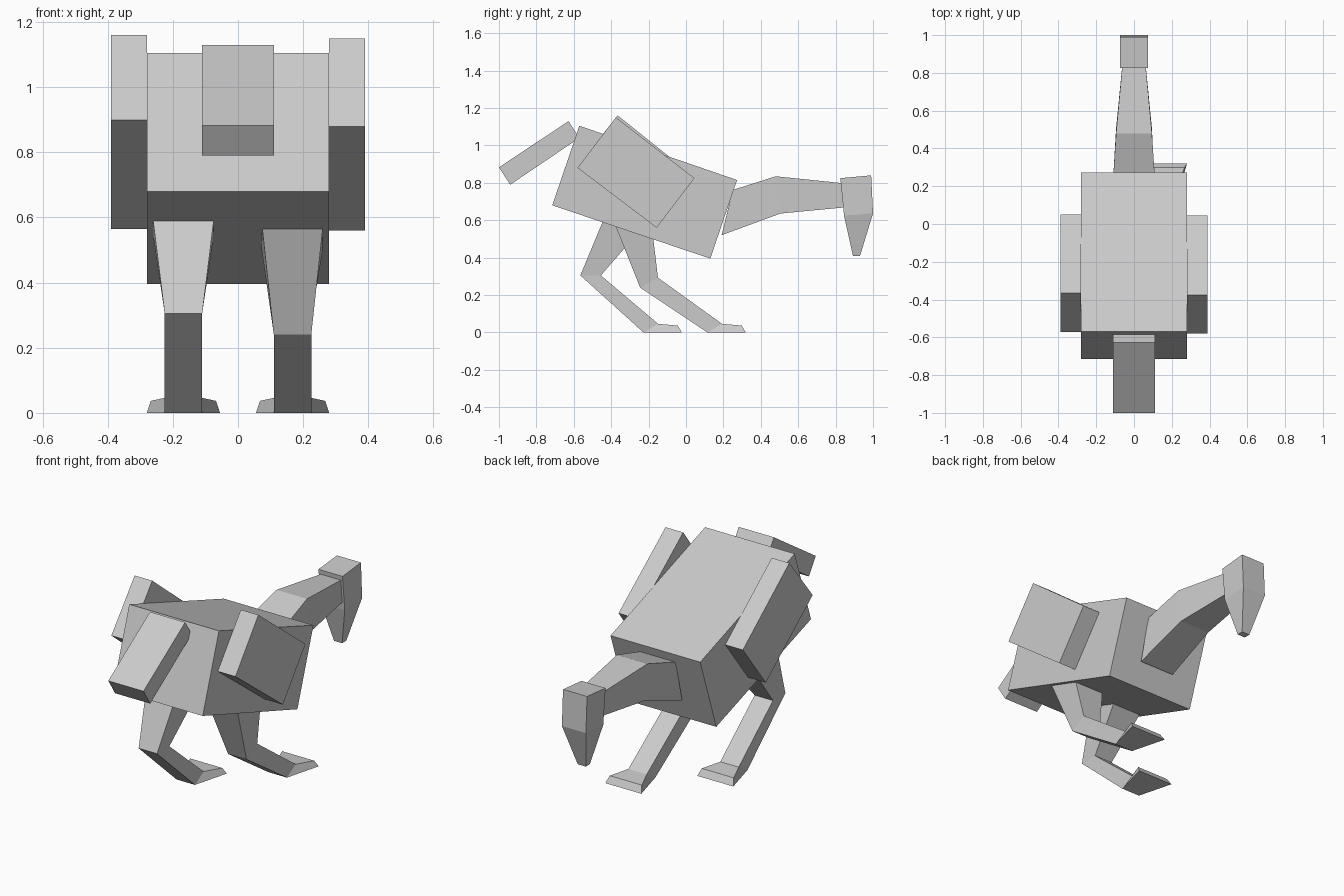
import bpy
import bmesh


def loft(name, sections, cx=0.0):
    """Join four-sided sections; each is two (y, z, half_width) edges."""
    bm = bmesh.new()
    rings = []
    for low, high in sections:
        pts = [(-low[2], *low[:2]), (low[2], *low[:2]),
               (high[2], *high[:2]), (-high[2], *high[:2])]
        rings.append([bm.verts.new((cx + x, y, z)) for x, y, z in pts])
    for a, b in zip(rings, rings[1:]):
        for i in range(4):
            j = (i + 1) % 4
            bm.faces.new((a[i], a[j], b[j], b[i]))
    bm.faces.new(rings[0][::-1])
    bm.faces.new(rings[-1])
    bmesh.ops.recalc_face_normals(bm, faces=bm.faces)
    mesh = bpy.data.meshes.new(name)
    bm.to_mesh(mesh)
    bm.free()
    obj = bpy.data.objects.new(name, mesh)
    bpy.context.collection.objects.link(obj)
    return obj


def slab(name, corners, hw, cx=0.0):
    """Box from a side profile: rear low, rear high, front low, front high."""
    a, b, c, d = [(y, z, hw) for y, z in corners]
    return loft(name, [(a, b), (c, d)], cx)


# Tilted body and tail
slab("body", [(-0.715, 0.68), (-0.57, 1.105), (0.13, 0.395), (0.273, 0.815)], 0.28)
slab("tail", [(-0.94, 0.79), (-1.0, 0.883), (-0.57, 1.04), (-0.628, 1.13)], 0.11)

# Folded wings, posed slightly differently
slab("right_wing", [(-0.58, 0.88), (-0.375, 1.15), (-0.157, 0.56), (0.045, 0.825)],
     0.055, 0.335)
slab("left_wing", [(-0.573, 0.90), (-0.365, 1.16), (-0.155, 0.565), (0.05, 0.828)],
     0.055, -0.335)

# Neck tapering towards the head
loft("neck", [((0.19, 0.52, 0.11), (0.25, 0.762, 0.11)),
              ((0.505, 0.636, 0.095), (0.48, 0.835, 0.095)),
              ((0.86, 0.67, 0.06), (0.86, 0.796, 0.06))])

# Head block with the beak pointing down
loft("head", [((0.825, 0.825, 0.075), (0.99, 0.84, 0.075)),
              ((0.845, 0.625, 0.075), (1.0, 0.637, 0.075)),
              ((0.893, 0.408, 0.025), (0.93, 0.408, 0.025))])


# Legs: thigh, knee, ankle, splayed toe
def leg(name, cx, thigh, knee, heel):
    loft(name, [
        ((*thigh[0], 0.098), (*thigh[1], 0.103)),
        ((*knee[0], 0.0575), (*knee[1], 0.0575)),
        ((heel, 0.0, 0.0575), (heel + 0.078, 0.046, 0.0575)),
        ((heel + 0.205, 0.0, 0.1125), (heel + 0.183, 0.037, 0.10)),
    ], cx)


leg("left_leg", -0.1675, [(-0.43, 0.63), (-0.19, 0.61)],
    [(-0.565, 0.305), (-0.455, 0.305)], -0.227)
leg("right_leg", 0.1675, [(-0.395, 0.615), (-0.182, 0.56)],
    [(-0.245, 0.24), (-0.15, 0.293)], 0.115)
